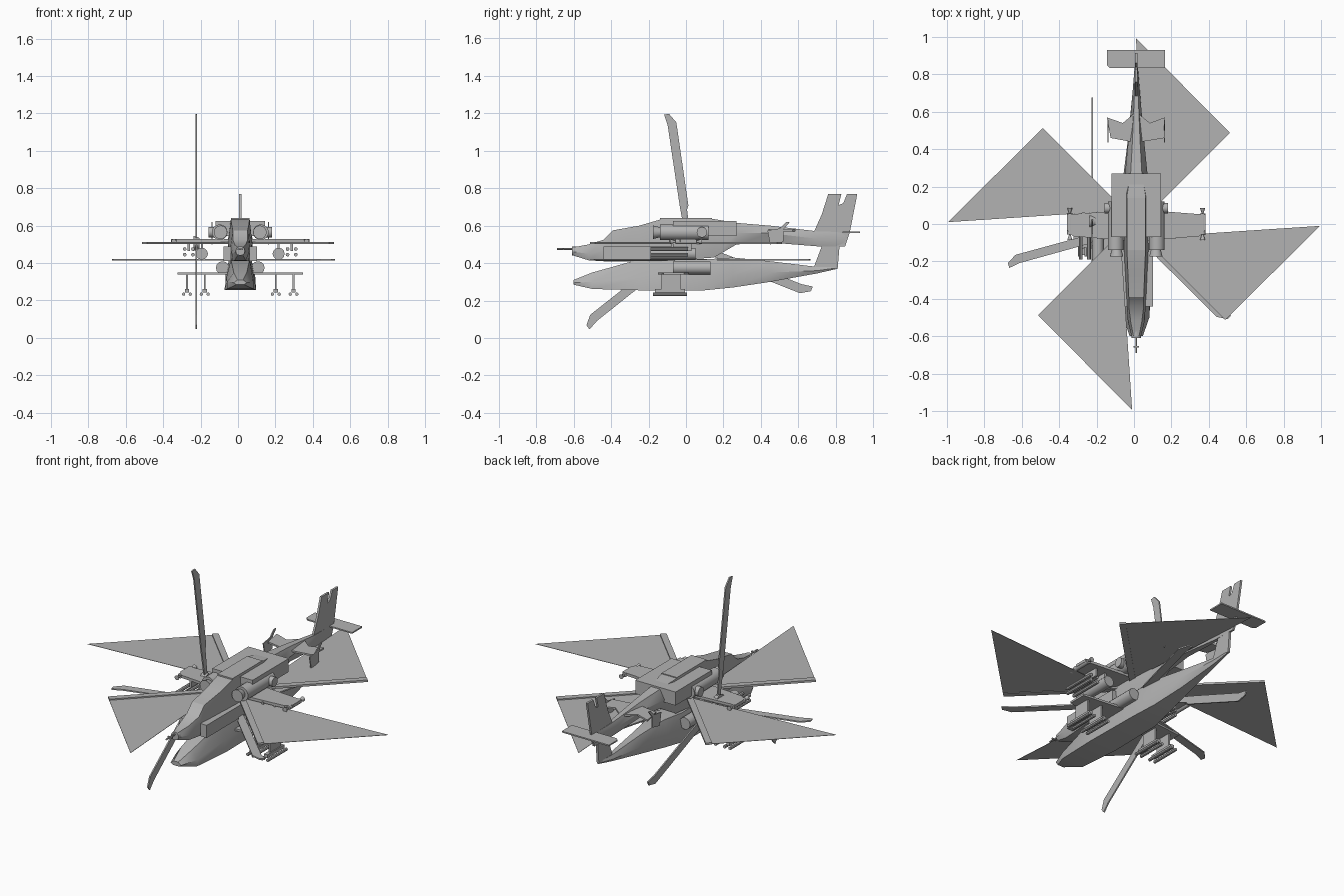
import bpy, bmesh, math
from mathutils import Matrix, Vector

if "Cube" in bpy.data.objects:
    bpy.data.objects.remove(bpy.data.objects["Cube"])

grey = bpy.data.materials.new("hull_grey")
grey.use_nodes = True
GREY = (0.45, 0.45, 0.45, 1)
grey.diffuse_color = GREY
grey.node_tree.nodes["Principled BSDF"].inputs["Base Color"].default_value = GREY
MID = 0.012  # centre line of the airframe


def finish(name, bm, matrix=None):
    if matrix:
        bmesh.ops.transform(bm, matrix=matrix, verts=bm.verts)
    bmesh.ops.recalc_face_normals(bm, faces=bm.faces)
    mesh = bpy.data.meshes.new(name)
    bm.to_mesh(mesh)
    bm.free()
    mesh.materials.append(grey)
    obj = bpy.data.objects.new(name, mesh)
    bpy.context.collection.objects.link(obj)
    return obj


def skin(name, rings, matrix=None):
    bm = bmesh.new()
    loops = [[bm.verts.new(p) for p in ring] for ring in rings]
    n = len(loops[0])
    for a, b in zip(loops, loops[1:]):
        for i in range(n):
            j = (i + 1) % n
            bm.faces.new((a[i], a[j], b[j], b[i]))
    bm.faces.new(loops[0])
    bm.faces.new(loops[-1])
    return finish(name, bm, matrix)


def hull(name, stations):
    # station: y, bottom / waist / top height, half widths in the same order
    return skin(name, [[(MID + s * w, y, z) for s, w, z in (
        (-1, wb, zb), (1, wb, zb), (1, wm, zm), (1, wt, zt), (-1, wt, zt), (-1, wm, zm))]
        for y, zb, zm, zt, wb, wm, wt in stations])


def side_plate(name, x, thick, outline):
    return skin(name, [[(x + d, y, z) for y, z in outline] for d in (-thick / 2, thick / 2)])


def flat_plate(name, z, thick, outline, matrix=None):
    return skin(name, [[(x, y, z + d) for x, y in outline] for d in (-thick / 2, thick / 2)], matrix)


def box(name, x, y, z, sx, sy, sz):
    bm = bmesh.new()
    bmesh.ops.create_cube(bm, size=1)
    return finish(name, bm, Matrix.Translation((x, y, z)) @ Matrix.Diagonal((sx, sy, sz, 1)))


def tube(name, x, y, z, r, length, axis="Y", r2=None, sides=12):
    bm = bmesh.new()
    bmesh.ops.create_cone(bm, cap_ends=True, segments=sides, radius1=r,
                          radius2=r if r2 is None else r2, depth=length)
    turn = {"X": Matrix.Rotation(math.pi / 2, 4, "Y"),
            "Y": Matrix.Rotation(math.pi / 2, 4, "X"), "Z": Matrix()}[axis]
    return finish(name, bm, Matrix.Translation((x, y, z)) @ turn)


# Upper fuselage with canopy and tail boom
hull("upper_fuselage", [
    (-.60, .44, .46, .485, .015, .025, .015),
    (-.52, .415, .45, .50, .03, .045, .03),
    (-.44, .41, .47, .525, .04, .05, .04),
    (-.39, .41, .47, .575, .045, .055, .04),
    (-.25, .41, .48, .60, .05, .06, .045),
    (-.13, .41, .50, .635, .06, .065, .05),
    (.15, .43, .53, .635, .05, .065, .05),
    (.27, .50, .56, .615, .03, .06, .03),
    (.45, .51, .56, .60, .02, .042, .02),
    (.70, .49, .53, .57, .01, .02, .01),
    (.85, .49, .53, .565, .004, .008, .004)])
box("engine_deck", MID, .10, .585, .265, .34, .08)
box("gearbox_cover", MID, .0, .615, .10, .28, .05)

# Lower fuselage
hull("lower_fuselage", [
    (-.60, .285, .295, .31, .02, .035, .015),
    (-.50, .262, .30, .35, .07, .07, .035),
    (-.25, .255, .32, .42, .085, .075, .05),
    (.10, .255, .33, .42, .08, .08, .06),
    (.25, .27, .34, .43, .055, .07, .045),
    (.45, .30, .35, .41, .03, .045, .025),
    (.70, .345, .36, .38, .01, .02, .01),
    (.81, .37, .375, .38, .004, .006, .004)])

# Tail surfaces
side_plate("upper_tail_fin", MID, .012, [
    (.68, .56), (.725, .66), (.76, .77), (.83, .77), (.815, .71),
    (.84, .72), (.86, .77), (.915, .77), (.875, .565), (.85, .49), (.72, .49)])
side_plate("lower_tail_fin", MID, .014, [(.68, .37), (.725, .49), (.82, .49), (.81, .37)])
flat_plate("rear_stabiliser", .565, .008, [
    (-.13, .835), (-.145, .85), (-.145, .93), (.165, .93), (.165, .835)])
flat_plate("front_stabiliser", .575, .01, [
    (MID - .03, .44), (-.125, .46), (-.145, .57), (-.06, .54), (MID, .60),
    (.085, .54), (.165, .57), (.165, .46), (MID + .03, .44)])

# Nose sensor and gun
tube("nose_sensor", MID, -.585, .465, .025, .05)
tube("gun_barrel", MID, -.64, .475, .005, .10, sides=8)
box("gun_sight", MID, -.655, .475, .03, .008, .008)

# Parts on both flanks
for side, label in ((-1, "right"), (1, "left")):
    def at(d):
        return MID + side * d

    box(label + "_cheek_sponson", at(.07), -.25, .45, .04, .38, .075)
    tube(label + "_engine_nacelle", at(.11), -.01, .565, .042, .26, sides=16)
    tube(label + "_engine_intake", at(.105), -.155, .565, .026, .04, r2=.036, sides=16)
    tube(label + "_exhaust", at(.135), .085, .565, .028, .07, "X", sides=16)
    tube(label + "_lower_engine", at(.095), .03, .375, .035, .20, sides=12)
    side_plate(label + "_stabiliser_endplate", at(.152), .006, [
        (.45, .50), (.52, .515), (.52, .58), (.555, .62), (.535, .62), (.50, .585), (.435, .575)])

    # Upper stub wing with tip pod and stores
    flat_plate(label + "_upper_wing", .52, .016, [
        (at(.05), -.09), (at(.34), -.065), (at(.37), -.03), (at(.37), .05), (at(.05), .075)])
    tube(label + "_tip_pod", at(.355), 0, .515, .014, .11)
    tube(label + "_tip_pod_nose", at(.355), -.07, .515, .004, .03, r2=.014)
    tube(label + "_tip_pod_tail", at(.355), .07, .515, .014, .03, r2=.004)
    tube(label + "_rocket_pod", at(.205), -.07, .45, .032, .24)
    box(label + "_rocket_pylon", at(.205), -.03, .495, .012, .10, .05)
    box(label + "_missile_pylon", at(.275), -.02, .49, .012, .10, .05)
    for dx in (-.022, .022):
        for dz in (.445, .475):
            tube(label + "_upper_missile", at(.275 + dx), -.09, dz, .01, .20, sides=8)

    # Lower stub wing with hanging launchers
    flat_plate(label + "_lower_wing", .345, .012, [
        (at(.05), -.15), (at(.335), -.12), (at(.335), -.01), (at(.05), .02)])
    for d in (.19, .285):
        box(label + "_lower_pylon", at(d), -.08, .30, .01, .10, .09)
        box(label + "_launcher_rail", at(d), -.085, .252, .022, .16, .02)
        for dx in (-.018, .018):
            tube(label + "_lower_missile", at(d + dx), -.085, .234, .009, .18, sides=8)

# Main rotor: four blades, each with a flat swept fan
for k in range(4):
    turn = Matrix.Rotation(k * math.pi / 2, 4, "Z")
    flat_plate("main_rotor_fan", .505, .002, [
        (.09, -.07), (.12, -.14), (.49, -.51), (.995, -.01)], turn)
    flat_plate("main_rotor_blade", .507, .012, [
        (.02, -.045), (.045, -.02), (.512, -.487), (.487, -.512)], turn)
    tube("main_rotor_grip", MID, 0, .507, .03, .05, "Z")


# Spare rotors: three blades with swept tips
def spare_rotor(name, matrix, first_angle):
    outline = [(.03, -.013), (.18, -.016), (.20, -.026), (.65, -.024), (.70, .008),
               (.70, .035), (.64, .024), (.20, .020), (.03, .013)]
    for k in range(3):
        spin = Matrix.Rotation(math.radians(first_angle + 120 * k), 4, "Z")
        flat_plate(name + "_blade", 0, .008, outline, matrix @ spin)
    bm = bmesh.new()
    bmesh.ops.create_cone(bm, cap_ends=True, segments=12, radius1=.04, radius2=.03, depth=.03)
    finish(name + "_hub", bm, matrix)


spare_rotor("lower_rotor", Matrix.Translation((0, -.02, .418)), 75)
# Local x, y, z become world y, z, x for the upright rotor
upright = Matrix(((0, 0, 1, 0), (1, 0, 0, 0), (0, 1, 0, 0), (0, 0, 0, 1)))
spare_rotor("upright_rotor", Matrix.Translation((-.222, .015, .505)) @ upright, 98)

# Keep sharp edges, smooth the round parts
for obj in bpy.context.collection.objects:
    obj.select_set(obj.type == "MESH")
    if obj.type == "MESH":
        bpy.context.view_layer.objects.active = obj
bpy.ops.object.shade_smooth_by_angle(angle=math.radians(32))
